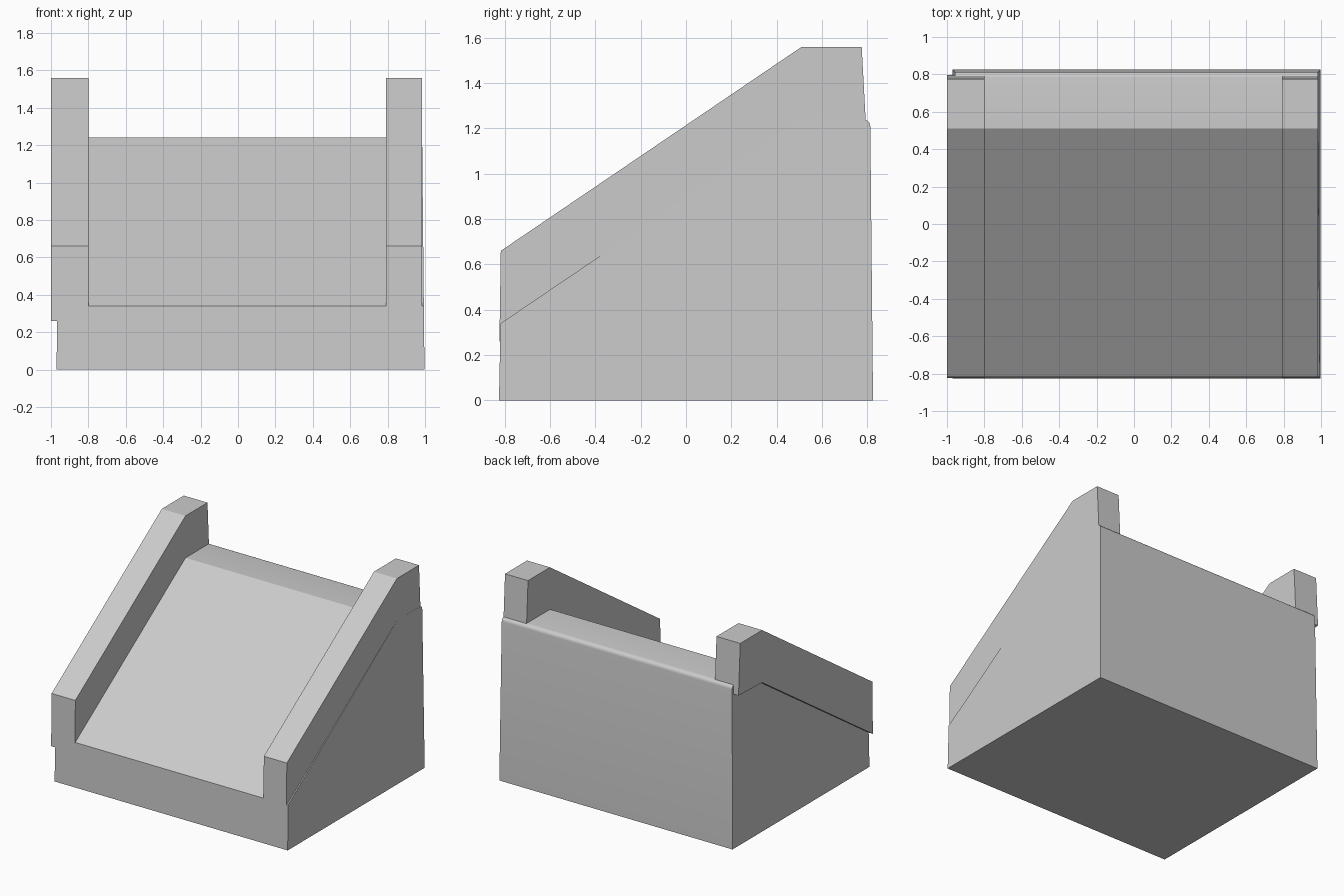
import bpy, bmesh
from math import sin, cos, radians

cube = bpy.data.objects.get("Cube")
if cube:
    bpy.data.objects.remove(cube, do_unlink=True)

# One plain grey for every part
grey = bpy.data.materials.new("stone_grey")
grey.use_nodes = True
colour = (0.6, 0.6, 0.6, 1)
grey.diffuse_color = colour
grey.node_tree.nodes["Principled BSDF"].inputs["Base Color"].default_value = colour


def extrude_profile(name, profile, left, right, taper=0.0):
    """Span a (y, z) profile between two x positions, narrowing with height."""
    bm = bmesh.new()
    a = [bm.verts.new((left + taper * z, y, z)) for y, z in profile]
    b = [bm.verts.new((right - taper * z, y, z)) for y, z in profile]
    bm.faces.new(a)
    bm.faces.new(b)
    n = len(profile)
    for i in range(n):
        j = (i + 1) % n
        bm.faces.new((a[i], a[j], b[j], b[i]))
    bmesh.ops.recalc_face_normals(bm, faces=bm.faces)
    mesh = bpy.data.meshes.new(name)
    bm.to_mesh(mesh)
    bm.free()
    mesh.materials.append(grey)
    obj = bpy.data.objects.new(name, mesh)
    bpy.context.collection.objects.link(obj)
    return obj


# Sloped base with a rounded upper back edge
radius = 0.03
rounded = [(0.783 + radius * sin(radians(t)), 1.21 + radius * cos(radians(t)))
           for t in range(0, 91, 18)]
base_profile = [(-0.825, 0), (-0.818, 0.34), (0.51, 1.24)] + rounded + [(0.825, 0)]
base = extrude_profile("ramp_base", base_profile, -0.97, 0.997, 0.01)
bpy.ops.object.select_all(action="DESELECT")
base.select_set(True)
bpy.context.view_layer.objects.active = base
bpy.ops.object.shade_smooth_by_angle(angle=radians(30))

# Side rails following the slope
rail_profile = [(-0.823, 0.26), (-0.817, 0.66), (0.51, 1.56),
                (0.775, 1.56), (0.796, 1.17), (0.51, 1.16)]
for name, left, right in (("right_rail", -1.0, -0.8), ("left_rail", 0.79, 0.984)):
    extrude_profile(name, rail_profile, left, right)
